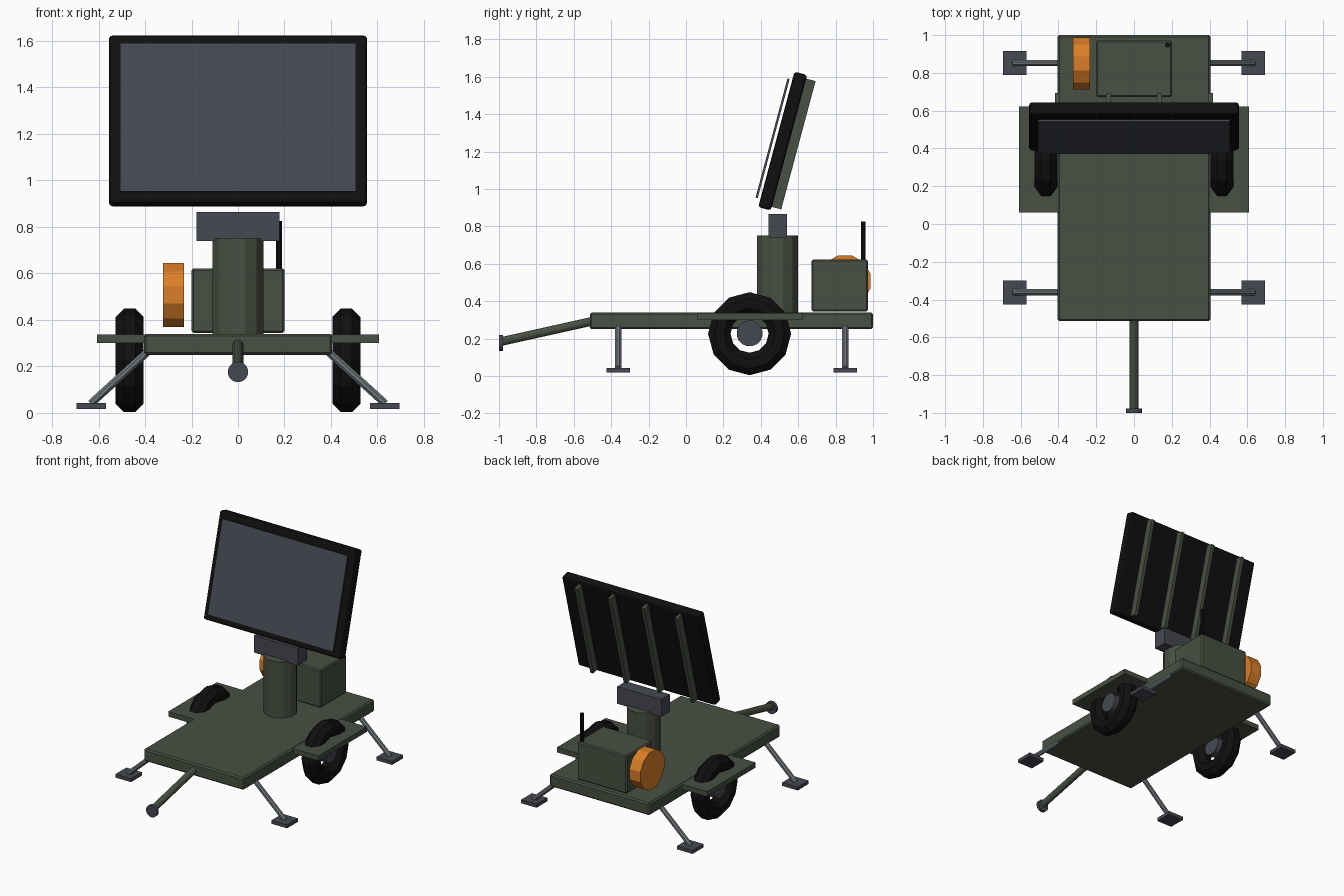
import bpy, bmesh
from math import pi, radians, sin, cos
from mathutils import Vector, Matrix

if "Cube" in bpy.data.objects:
    bpy.data.objects.remove(bpy.data.objects["Cube"])


def material(name, rgb):
    m = bpy.data.materials.new(name)
    m.use_nodes = True
    m.diffuse_color = (*rgb, 1)
    m.node_tree.nodes["Principled BSDF"].inputs["Base Color"].default_value = (*rgb, 1)
    return m


GREEN = material("drab_green", (0.065, 0.08, 0.055))
SLATE = material("slate_grey", (0.06, 0.066, 0.082))
STEEL = material("steel_grey", (0.16, 0.18, 0.195))
BLACK = material("rubber_black", (0.005, 0.005, 0.005))
ORANGE = material("orange", (0.70, 0.21, 0.02))


def make(name, bm, mat, matrix=Matrix(), bevel=0, segments=1):
    bmesh.ops.recalc_face_normals(bm, faces=bm.faces)
    mesh = bpy.data.meshes.new(name)
    bm.to_mesh(mesh)
    bm.free()
    mesh.materials.append(mat)
    ob = bpy.data.objects.new(name, mesh)
    ob.matrix_world = matrix
    bpy.context.collection.objects.link(ob)
    if bevel:
        mod = ob.modifiers.new("soft_edges", 'BEVEL')
        mod.width, mod.segments = bevel, segments
    return ob


def box(name, center, size, mat, bevel=0, tilt=0, segments=1):
    bm = bmesh.new()
    bmesh.ops.create_cube(bm, size=1)
    bmesh.ops.scale(bm, vec=size, verts=bm.verts)
    matrix = Matrix.Translation(center) @ Matrix.Rotation(tilt, 4, 'X')
    return make(name, bm, mat, matrix, bevel, segments)


def rod(name, start, end, radius, mat, sides=12):
    # Cylinder between two points, with a flat side facing each axis
    a, b = Vector(start), Vector(end)
    bm = bmesh.new()
    bmesh.ops.create_cone(bm, cap_ends=True, segments=sides, radius1=radius,
                          radius2=radius, depth=(b - a).length)
    bmesh.ops.rotate(bm, matrix=Matrix.Rotation(pi / sides, 3, 'Z'), verts=bm.verts)
    turn = (b - a).to_track_quat('Z', 'Y').to_matrix().to_4x4()
    return make(name, bm, mat, Matrix.Translation((a + b) / 2) @ turn)


def tyre(name, center, major, minor, mat, sides=12, ring=8):
    # Octagonal tube swept around the x axis
    bm = bmesh.new()
    loop = []
    for i in range(ring):
        t = 2 * pi * (i + 0.5) / ring
        loop.append(bm.verts.new((minor * sin(t), 0, major + minor * cos(t))))
    edges = [bm.edges.new((loop[i], loop[(i + 1) % ring])) for i in range(ring)]
    bmesh.ops.spin(bm, geom=loop + edges, cent=(0, 0, 0), axis=(1, 0, 0),
                   angle=2 * pi, steps=sides)
    bmesh.ops.remove_doubles(bm, verts=bm.verts, dist=0.001)
    return make(name, bm, mat, Matrix.Translation(center))


# Trailer deck and tow bar
box("deck", (0, 0.243, 0.295), (0.81, 1.515, 0.09), GREEN, 0.01)
rod("tow_bar", (0, -0.49, 0.295), (0, -0.985, 0.185), 0.024, GREEN)
rod("tow_coupler", (0, -1.0, 0.176), (0, -0.978, 0.176), 0.044, SLATE, 16)

# Wheels, fenders and stabiliser legs
for side, sx in (("left", 1), ("right", -1)):
    box("fender_" + side, (sx * 0.5, 0.342, 0.319), (0.215, 0.56, 0.037), GREEN)
    tyre("tyre_" + side, (sx * 0.466, 0.34, 0.226), 0.162, 0.065, BLACK)
    rod("hub_" + side, (sx * 0.416, 0.34, 0.228), (sx * 0.516, 0.34, 0.228), 0.07, SLATE, 16)
    for end, y in (("front", -0.362), ("rear", 0.852)):
        rod(f"leg_{end}_{side}", (sx * 0.375, y, 0.275), (sx * 0.633, y, 0.04), 0.018, STEEL, 8)
        box(f"foot_{end}_{side}", (sx * 0.631, y, 0.03), (0.126, 0.126, 0.025), SLATE)

# Mast and head
rod("mast", (0, 0.49, 0.335), (0, 0.49, 0.75), 0.113, GREEN)
box("mast_head", (0, 0.49, 0.802), (0.356, 0.10, 0.126), SLATE)

# Power unit with antenna and cable drum
box("power_unit", (0, 0.822, 0.483), (0.40, 0.30, 0.277), GREEN, 0.008)
rod("antenna", (0.177, 0.948, 0.61), (0.177, 0.948, 0.825), 0.0135, BLACK, 8)
rod("cable_drum", (-0.323, 0.85, 0.507), (-0.233, 0.85, 0.507), 0.1425, ORANGE)

# Tilted display: frame, screen and rear ribs
TILT = radians(-15)
CENTER = Vector((0, 0.517, 1.256))
BACK = Vector((0, cos(TILT), sin(TILT)))
box("display_frame", CENTER, (1.11, 0.07, 0.75), BLACK, 0.015, TILT, 2)
box("display_screen", CENTER - BACK * 0.056, (1.014, 0.012, 0.66), SLATE, 0, TILT)
for i in range(4):
    offset = Vector((-0.405 + 0.27 * i, 0, 0))
    box(f"display_rib_{i + 1}", CENTER + BACK * 0.06 + offset,
        (0.024, 0.054, 0.71), GREEN, 0, TILT)
